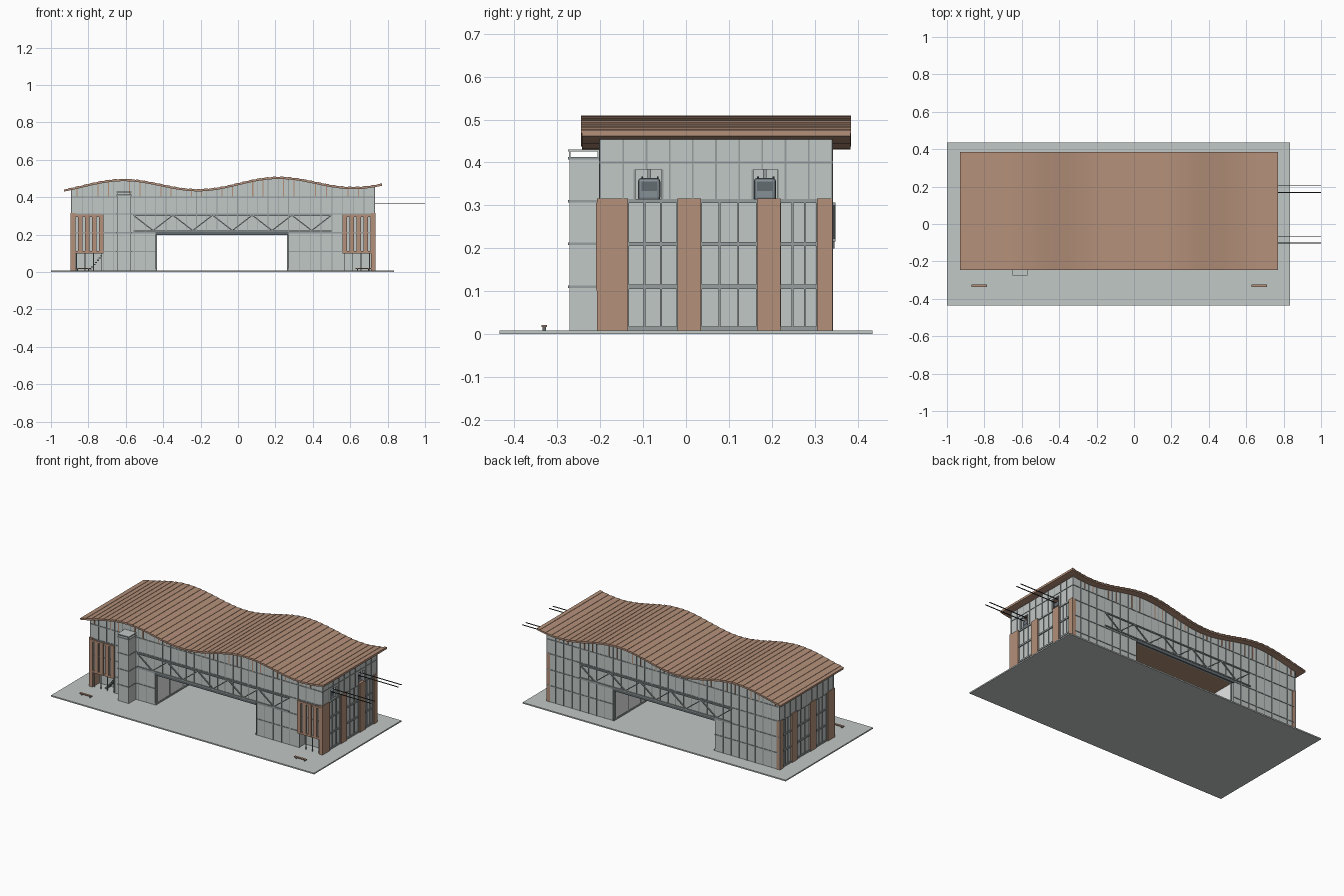
import bpy, bmesh
from math import cos, pi
from mathutils import Vector

cube = bpy.data.objects.get("Cube")
if cube:
    bpy.data.objects.remove(cube)


def material(name, r, g, b):
    rgba = [(c / 255) ** 2.2 for c in (r, g, b)] + [1]
    m = bpy.data.materials.new(name)
    m.use_nodes = True
    m.diffuse_color = rgba
    m.node_tree.nodes["Principled BSDF"].inputs["Base Color"].default_value = rgba
    return m


PALE = material("pale_grey", 192, 199, 197)
STEEL = material("steel_grey", 150, 157, 157)
TIMBER = material("timber_brown", 178, 142, 120)
SLATE = material("dark_slate", 100, 108, 113)
CABIN = material("cabin_grey", 132, 142, 147)
WHITE = material("off_white", 236, 238, 237)
CABLE = material("cable_dark", 55, 58, 60)


class Part:
    """Collects blocks into one named object."""

    def __init__(self, name, mat):
        self.name, self.mat, self.bm = name, mat, bmesh.new()

    def box(self, x0, x1, y0, y1, z0, z1, z1b=None, z0b=None):
        # z1b and z0b slope the block along x
        tb = z1 if z1b is None else z1b
        bb = z0 if z0b is None else z0b
        lo = [(x0, y0, z0), (x1, y0, bb), (x1, y1, bb), (x0, y1, z0)]
        hi = [(x0, y0, z1), (x1, y0, tb), (x1, y1, tb), (x0, y1, z1)]
        a = [self.bm.verts.new(p) for p in lo]
        b = [self.bm.verts.new(p) for p in hi]
        self.bm.faces.new(a[::-1])
        self.bm.faces.new(b)
        for i in range(4):
            j = (i + 1) % 4
            self.bm.faces.new((a[i], a[j], b[j], b[i]))

    def done(self, bevel=0):
        me = bpy.data.meshes.new(self.name)
        bmesh.ops.recalc_face_normals(self.bm, faces=self.bm.faces)
        self.bm.to_mesh(me)
        self.bm.free()
        me.materials.append(self.mat)
        ob = bpy.data.objects.new(self.name, me)
        bpy.context.collection.objects.link(ob)
        if bevel:
            mod = ob.modifiers.new("bevel", "BEVEL")
            mod.width, mod.segments = bevel, 2
        return ob


def wave(x):
    """Height of the roof top along the building."""
    return 0.475 + 0.03 * cos(2 * pi * (x - 0.21) / 0.83) + 0.014 * x


X0, X1, Y0, Y1 = -0.89, 0.73, -0.2, 0.34     # building footprint
PX0, PX1 = -0.44, 0.27                       # passage
G = 0.008                                    # ground level
FLOORS = (0.11, 0.21, 0.31)

# Ground slab
ground = Part("ground_slab", PALE)
ground.box(-1, 0.835, -0.435, 0.435, 0, G)
ground.done()

# Roof: overlapping planks on a continuous deck
planks = Part("roof_planks", TIMBER)
deck = Part("roof_deck", TIMBER)
N = 84
for i in range(N):
    a, b = (-0.93 + 1.7 * k / N for k in (i, i + 1))
    za, zb = wave(a), wave(b)
    lift = 0.002 * (i % 2)
    planks.box(a, b, -0.245, 0.385, za - 0.004, za + lift, zb + lift, zb - 0.004)
    deck.box(a, b, -0.243, 0.383, za - 0.011, za - 0.004, zb - 0.004, zb - 0.011)
planks.done()
deck.done()

# Long walls: panels, mullions and rails
panels = Part("long_wall_panels", PALE)
mull = Part("long_wall_mullions", STEEL)
slats = Part("eaves_timber_slats", TIMBER)
front = [(X0, -0.72, 0.105), (-0.72, PX0, G), (PX0, PX1, 0.2),
         (PX1, 0.56, G), (0.56, X1, 0.105)]
back = [(X0, PX0, G), (PX0, PX1, 0.2), (PX1, X1, G)]
for runs, y, s in ((front, Y0, 1), (back, Y1, -1)):
    ya, yb = sorted((y, y + s * 0.012))
    ma, mb = sorted((y - s * 0.003, y + s * 0.004))
    count = 0
    for a, b, base in runs:
        n = round((b - a) / 0.056)
        for i in range(n):
            p, q = a + (b - a) * i / n, a + (b - a) * (i + 1) / n
            m = (p + q) / 2
            for u, v in ((p, m), (m, q)):
                panels.box(u, v, ya, yb, base, wave(u) - 0.009, wave(v) - 0.009)
            mull.box(p - 0.002, p + 0.002, ma, mb, base, wave(p) - 0.01)
            if count % 3 != 1:
                slats.box(m - 0.003, m + 0.003, ma, mb, 0.402, wave(m) - 0.011)
            count += 1
        for z in FLOORS + (0.4,):
            if z > base + 0.01:
                mull.box(a, b, ma, mb, z - 0.003, z + 0.003)
panels.done()
mull.done()
slats.done()

# End walls: windows between timber piers, panelled band above
piers = Part("end_piers", TIMBER)
wins = Part("end_windows", PALE)
bars = Part("end_window_bars", STEEL)
upper = Part("end_upper_panels", PALE)
BAYS = ((-0.135, -0.02), (0.035, 0.165), (0.22, 0.305))
PIERS = ((-0.208, -0.135), (-0.02, 0.035), (0.165, 0.22), (0.305, 0.342))
DOORS = ((-0.12, -0.055), (0.155, 0.215))
for x, s in ((X0, 1), (X1, -1)):
    def slab(part, out, inn, *yz):
        xa, xb = sorted((x - s * out, x + s * inn))
        part.box(xa, xb, *yz)
    for a, b in PIERS:
        slab(piers, 0.005, 0.02, a, b, G, 0.316)
    for a, b in BAYS:
        slab(wins, -0.006, 0.014, a, b, G, 0.305)
        for z in (0.013,) + FLOORS:
            slab(bars, 0, 0.012, a, b, z - 0.005, z + 0.005)
        for k in range(4):
            y = a + (b - a) * k / 3
            slab(bars, -0.002, 0.01, y - 0.002, y + 0.002, G, 0.31)
    top = wave(x) - 0.011
    if s == 1:
        slab(upper, 0, 0.012, Y0, Y1, 0.314, top)
    else:
        # Cabin portals are left open on this end
        for a, b in ((Y0, -0.12), (-0.055, 0.155), (0.215, Y1)):
            slab(upper, 0, 0.012, a, b, 0.314, 0.383)
        slab(upper, 0, 0.012, Y0, Y1, 0.383, top)
        for a, b in DOORS:
            for y in (a, b):
                slab(bars, 0.002, 0.012, y - 0.002, y + 0.002, 0.314, 0.383)
    for k in range(11):
        y = Y0 + (Y1 - Y0) * k / 10
        low = 0.383 if s == -1 and any(a < y < b for a, b in DOORS) else 0.314
        slab(bars, 0.003, 0.002, y - 0.002, y + 0.002, low, top)
    slab(bars, 0.003, 0.002, Y0, Y1, 0.398, 0.402)
for part in (piers, wins, bars, upper):
    part.done()

# Inner floors, passage ceiling and edge beams
floors = Part("inner_floors", PALE)
for z in (0.105, 0.3):
    for a, b in ((X0 + 0.02, PX0), (PX1, X1 - 0.02)):
        floors.box(a, b, Y0 + 0.012, Y1 - 0.012, z, z + 0.006)
floors.box(PX0, PX1, Y0 + 0.012, Y1 - 0.012, 0.3, 0.306)
floors.done()
soffit = Part("passage_ceiling", TIMBER)
soffit.box(PX0, PX1, Y0 + 0.012, Y1 - 0.012, 0.2, 0.206)
soffit.done()
beams = Part("passage_edge_beams", SLATE)
for y in (Y0, Y1):
    beams.box(PX0, PX1, y - 0.006, y + 0.006, 0.199, 0.22)
beams.done()

# Passage side walls
sides = Part("passage_side_walls", WHITE)
frames = Part("passage_side_frames", STEEL)
for x, s in ((PX0, 1), (PX1, -1)):
    sides.box(x - 0.005, x + 0.005, Y0 + 0.012, Y1 - 0.012, G, 0.2)
    for k in range(5):
        y = Y0 + 0.015 + (Y1 - Y0 - 0.03) * k / 4
        frames.box(x - 0.007, x + 0.007, y - 0.004, y + 0.004, G, 0.2)
    frames.box(x - 0.007, x + 0.007, Y0, Y1, G, 0.018)
sides.done()
frames.done()

# Bridge trusses: chords and zigzag diagonals
truss = Part("bridge_trusses", STEEL)
TX0, TX1, BAY = -0.56, 0.5, 0.106
for y in (Y0 - 0.006, Y1 + 0.006):
    for z in (0.216, 0.3):
        truss.box(TX0, TX1, y - 0.003, y + 0.003, z, z + 0.007)
    for i in range(10):
        a = TX0 + i * BAY
        za, zb = (0.218, 0.3) if i % 2 else (0.3, 0.218)
        truss.box(a, a + BAY, y - 0.003, y + 0.003, za, za + 0.007, zb + 0.007, zb)
truss.done()

# Timber screens with recessed entrances beneath, mirrored about the centre
screen = Part("timber_screens", TIMBER)
recess = Part("entrance_recess_walls", PALE)
posts = Part("entrance_posts", STEEL)
bench = Part("bench_seats", TIMBER)
legs = Part("bench_legs", SLATE)
for mirror in (False, True):
    def put(part, a, b, *yz):
        if mirror:
            a, b = -0.16 - b, -0.16 - a
        part.box(a, b, *yz)
    for k in range(5):
        a = -0.892 + k * 0.037
        put(screen, a, a + 0.024, -0.21, Y0, 0.105, 0.305)
    for z in (0.1, 0.295):
        put(screen, -0.892, -0.72, -0.209, Y0, z, z + 0.012)
    put(recess, X0 + 0.02, -0.72, -0.14, -0.132, G, 0.105)
    put(recess, -0.726, -0.72, Y0, -0.132, G, 0.105)
    for k in range(4):
        a = -0.865 + k * 0.045
        put(posts, a, a + 0.004, Y0, Y0 + 0.004, G, 0.105)
    put(bench, -0.87, -0.787, -0.337, -0.324, 0.016, 0.021)
    for a in (-0.86, -0.802):
        put(legs, a, a + 0.005, -0.335, -0.326, G, 0.016)
for part in (screen, recess, posts, bench, legs):
    part.done()

# Entrance stairs
stairs = Part("entrance_stairs", STEEL)
for k in range(7):
    a = -0.795 + k * 0.01
    stairs.box(a, a + 0.012, -0.19, -0.15, 0.012 + k * 0.012, 0.018 + k * 0.012)
stairs.done()

# Lift tower with an open head
tower = Part("lift_tower", PALE)
tower.box(-0.648, -0.572, -0.272, Y0, G, 0.412)
tower.box(-0.65, -0.57, -0.275, Y0, 0.425, 0.43)
for x in (-0.648, -0.576):
    for y in (-0.273, -0.206):
        tower.box(x, x + 0.004, y, y + 0.004, 0.41, 0.426)
tower.done()
bands = Part("lift_tower_bands", STEEL)
for z in FLOORS + (0.41,):
    bands.box(-0.65, -0.57, -0.275, Y0, z - 0.003, z + 0.003)
bands.done()

# Cabins, hangers and cables
cabins = Part("cabins", CABIN)
glass = Part("cabin_windows", SLATE)
hangers = Part("cabin_hangers", STEEL)
cables = Part("cables", CABLE)
for y in (-0.086, 0.184):
    cabins.box(0.655, 0.72, y - 0.026, y + 0.026, 0.31, 0.364)
    glass.box(0.65, 0.722, y - 0.018, y + 0.018, 0.333, 0.356)
    hangers.box(0.682, 0.692, y - 0.004, y + 0.004, 0.36, 0.43)
    for d in (-0.016, 0.02):
        cables.box(0.3, 1, y + d - 0.002, y + d + 0.002, 0.363, 0.367)
cabins.done(bevel=0.008)
for part in (glass, hangers, cables):
    part.done()
